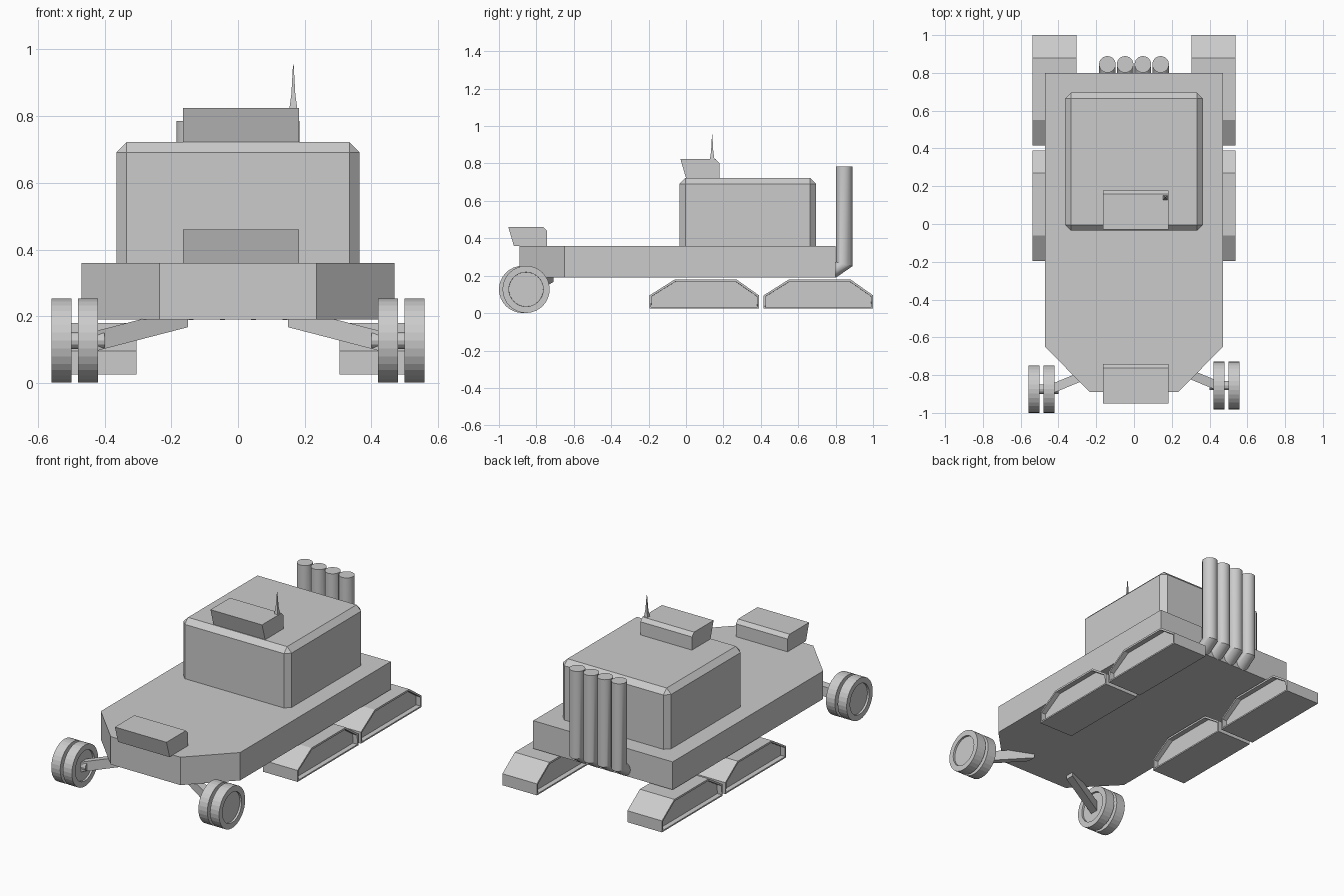
import bpy, bmesh, math
from mathutils import Vector

if "Cube" in bpy.data.objects:
    bpy.data.objects.remove(bpy.data.objects["Cube"])


def finish(bm, name):
    bmesh.ops.recalc_face_normals(bm, faces=bm.faces)
    me = bpy.data.meshes.new(name)
    bm.to_mesh(me)
    bm.free()
    ob = bpy.data.objects.new(name, me)
    bpy.context.collection.objects.link(ob)
    return ob


def loft(rings):
    """Closed solid skinned through matching rings of points."""
    bm = bmesh.new()
    vs = [[bm.verts.new(p) for p in r] for r in rings]
    n = len(rings[0])
    for a, b in zip(vs, vs[1:]):
        for i in range(n):
            j = (i + 1) % n
            bm.faces.new((a[i], a[j], b[j], b[i]))
    caps = [bm.faces.new(vs[0]), bm.faces.new(vs[-1])]
    bmesh.ops.recalc_face_normals(bm, faces=bm.faces)
    return bm, caps


def side_profile(pts, x0, x1):
    return loft([[(x, y, z) for y, z in pts] for x in (x0, x1)])


def recess(bm, faces, rim, depth):
    bmesh.ops.inset_individual(bm, faces=faces, thickness=rim)
    bmesh.ops.inset_individual(bm, faces=faces, thickness=0.0005, depth=-depth)


def circle(r, n):
    return [(r * math.cos(2 * math.pi * i / n), r * math.sin(2 * math.pi * i / n))
            for i in range(n)]


# Hull with tapered nose
outline = [(-.47, .80), (-.47, -.65), (-.235, -.89), (.235, -.89), (.47, -.65), (.47, .80)]
bm, _ = loft([[(x, y, z) for x, y in outline] for z in (.19, .36)])
finish(bm, "hull")

# Cabin with chamfered upright and top edges
rect = [(-.365, -.035), (.365, -.035), (.365, .695), (-.365, .695)]
bm, _ = loft([[(x, y, z) for x, y in rect] for z in (.36, .722)])
edges = [e for e in bm.edges if max(v.co.z for v in e.verts) > .5]
bmesh.ops.bevel(bm, geom=edges, offset=.031, segments=1, affect='EDGES')
finish(bm, "cabin")

# Two wedge-fronted boxes, on the roof and on the nose
for name, y, z in (("roof_box", 0, .722), ("nose_box", -.92, .358)):
    prof = [(0, 0), (-.03, .102), (.158, .102), (.178, .08), (.178, 0)]
    bm, _ = side_profile([(y + a, z + b) for a, b in prof], -.165, .183)
    finish(bm, name)

# Antenna
rings = [[(.166 + sx * h, .14 + sy * h, z) for sx, sy in ((-1, -1), (1, -1), (1, 1), (-1, 1))]
         for h, z in ((.012, .822), (.006, .865), (.001, .955))]
bm, _ = loft(rings)
finish(bm, "antenna")

# Row of four exhaust pipes with mitred elbows
for k in range(4):
    cx = -.141 + .094 * k
    c = circle(.044, 24)
    rings = [[(cx + a, .78 + .45 * b, .222 - .76 * b) for a, b in c],
             [(cx + a, .845 + b, .262 - .27 * b) for a, b in c],
             [(cx + a, .845 + b, .785) for a, b in c]]
    bm, _ = loft(rings)
    pipe = finish(bm, "exhaust_pipe")
    for p in pipe.data.polygons:
        p.use_smooth = len(p.vertices) == 4
    pipe.data.set_sharp_from_angle(angle=math.radians(30))

# Tracks: two per side, recessed on both flanks
track = [(-.195, .025), (.39, .025), (.39, .095), (.27, .18), (-.06, .18), (-.195, .095)]
for s in (-1, 1):
    for dy in (0, .61):
        bm, caps = side_profile([(y + dy, z) for y, z in track], s * .305, s * .538)
        recess(bm, caps, .012, .03)
        finish(bm, "track")

# Twin front wheels, axles and suspension arms
for s, cy in ((-1, -.874), (1, -.855)):
    for x0, x1 in ((.42, .48), (.499, .559)):
        bm, caps = side_profile([(cy + a, .127 + b) for a, b in circle(.126, 32)],
                                s * x0, s * x1)
        recess(bm, caps, .034, .012)
        finish(bm, "front_wheel")
    bm, _ = side_profile([(cy + a, .127 + b) for a, b in circle(.025, 12)], s * .40, s * .53)
    finish(bm, "axle")
    arm = []
    for x, y, z in ((.15, cy + .12, .197), (.44, cy, .122)):
        arm.append([(s * x, y + a, z + b) for a, b in
                    ((-.026, -.03), (.026, -.03), (.026, .03), (-.026, .03))])
    bm, _ = loft(arm)
    finish(bm, "suspension_arm")
